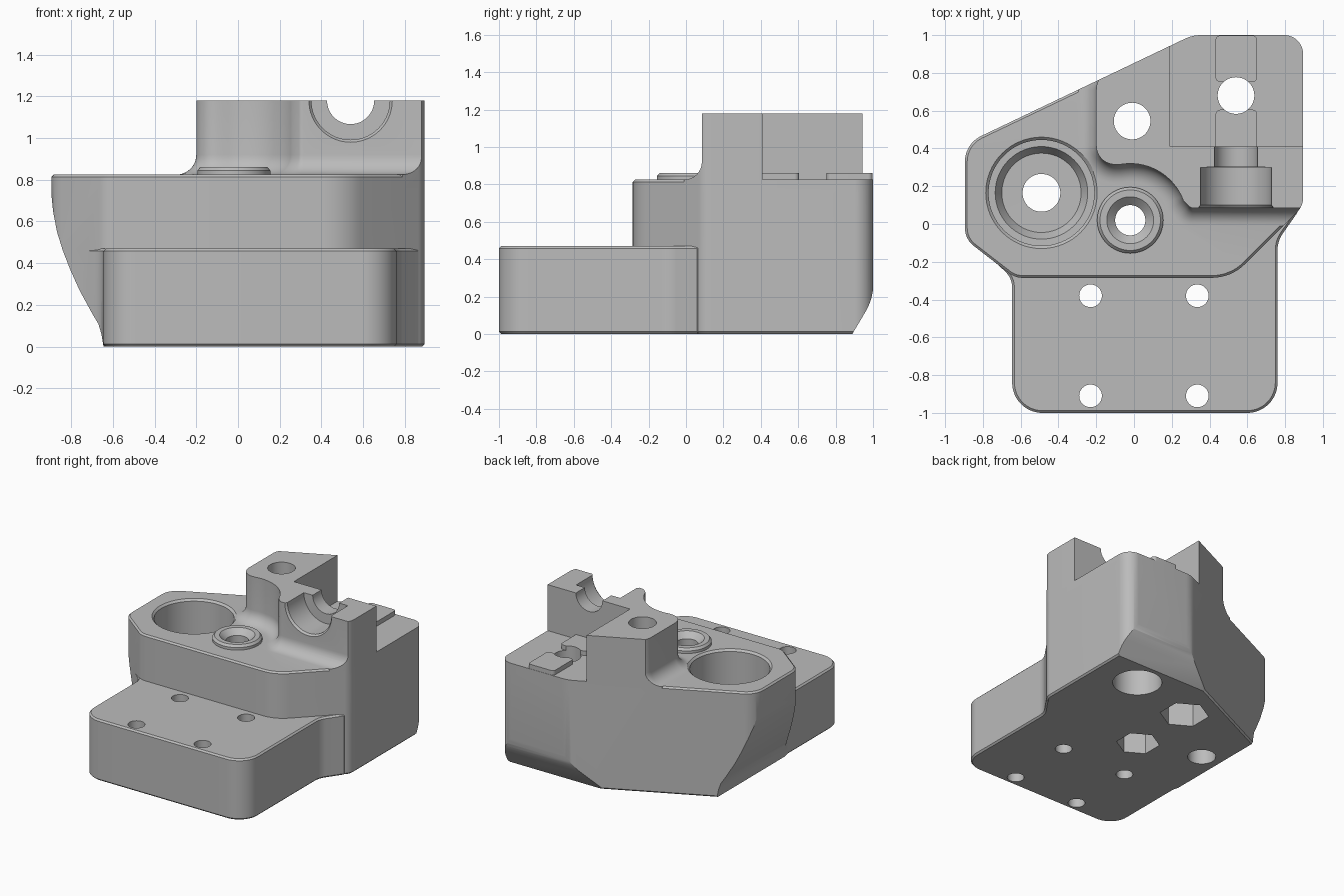
import bpy, bmesh, math
from mathutils import Vector

cube = bpy.data.objects.get("Cube")
if cube:
    bpy.data.objects.remove(cube, do_unlink=True)

grey = bpy.data.materials.new("plain grey")
grey.use_nodes = True
grey.diffuse_color = (0.5, 0.5, 0.5, 1)
grey.node_tree.nodes["Principled BSDF"].inputs["Base Color"].default_value = (0.5, 0.5, 0.5, 1)


def rounded(corners, step=6):
    """Outline from (x, y, radius) corners, each rounded by its radius."""
    pts = []
    for i, c in enumerate(corners):
        p = Vector(c[:2])
        r = c[2] if len(c) > 2 else 0
        if r == 0:
            pts.append(p)
            continue
        a = (Vector(corners[i - 1][:2]) - p).normalized()
        b = (Vector(corners[(i + 1) % len(corners)][:2]) - p).normalized()
        half = a.angle(b) / 2
        centre = p + (a + b).normalized() * (r / math.sin(half))
        start = p + a * (r / math.tan(half)) - centre
        end = p + b * (r / math.tan(half)) - centre
        turn = start.angle_signed(end)
        n = max(2, math.ceil(abs(math.degrees(turn)) / step))
        for k in range(n + 1):
            t = -turn * k / n
            pts.append(centre + Vector((start.x * math.cos(t) - start.y * math.sin(t),
                                        start.x * math.sin(t) + start.y * math.cos(t))))
    return pts


def ring(x, y, r, n=64, turn=0):
    return [Vector((x + r * math.cos(turn + math.tau * k / n),
                    y + r * math.sin(turn + math.tau * k / n))) for k in range(n)]


def offset(pts, d):
    """Grow a counter-clockwise outline by d."""
    out = []
    for i, p in enumerate(pts):
        e1 = (p - pts[i - 1]).normalized()
        e2 = (pts[(i + 1) % len(pts)] - p).normalized()
        n1, n2 = Vector((e1.y, -e1.x)), Vector((e2.y, -e2.x))
        out.append(p + (n1 + n2) * (d / (1 + n1.dot(n2))))
    return out


AXES = {"z": lambda u, v, w: (u, v, w), "y": lambda u, v, w: (u, w, v), "x": lambda u, v, w: (w, u, v)}


def loft(name, layers, axis="z", bevel=0):
    """Solid through a stack of (outline, level) layers."""
    bm = bmesh.new()
    rows = [[bm.verts.new(AXES[axis](p.x, p.y, w)) for p in pts] for pts, w in layers]
    n = len(rows[0])
    for low, high in zip(rows, rows[1:]):
        for k in range(n):
            bm.faces.new((low[k], low[(k + 1) % n], high[(k + 1) % n], high[k]))
    bm.faces.new(rows[0][::-1])
    bm.faces.new(rows[-1])
    bmesh.ops.recalc_face_normals(bm, faces=bm.faces)
    if bevel:
        rim = [e for e in bm.edges if e.calc_face_angle(0) > 1.2]
        bmesh.ops.bevel(bm, geom=rim, offset=bevel, segments=1, affect='EDGES')
    mesh = bpy.data.meshes.new(name)
    bm.to_mesh(mesh)
    bm.free()
    mesh.materials.append(grey)
    obj = bpy.data.objects.new(name, mesh)
    bpy.context.collection.objects.link(obj)
    return obj


def turned(name, x, y, profile, axis="z", n=64, turn=0):
    return loft(name, [(ring(x, y, r, n, turn), w) for r, w in profile], axis)


def box(name, x0, x1, y0, y1, z0, z1, r=0):
    return loft(name, [(rounded([(x0, y0, r), (x1, y0, r), (x1, y1, r), (x0, y1, r)]), z)
                       for z in (z0, z1)])


def combine(target, tool, operation):
    mod = target.modifiers.new(operation, 'BOOLEAN')
    mod.object, mod.operation, mod.solver = tool, operation, 'EXACT'
    bpy.context.view_layer.objects.active = target
    bpy.ops.object.modifier_apply(modifier=mod.name)
    bpy.data.objects.remove(tool, do_unlink=True)


# Main body and the lower front block
plan = rounded([(-0.895, 0.425, 0.15), (-0.895, -0.08, 0.12), (-0.63, -0.285, 0.12), (0.515, -0.285, 0.25),
                (0.895, 0.095, 0.1), (0.895, 1, 0.1), (0.31, 1, 0.2)])
body = loft("machined_body", [(plan, 0), (plan, 0.825)], bevel=0.012)
foot = rounded([(-0.645, -1, 0.16), (0.76, -1, 0.16), (0.76, -0.09, 0.15), (0.865, 0.06), (0.8, 0.2),
                (-0.6, 0.2), (-0.76, -0.18), (-0.645, -0.285, 0.12)])
combine(body, loft("front_block", [(foot, 0), (foot, 0.47)], bevel=0.012), 'UNION')

# Tower with a hollow fillet round its base
arc = [tuple(p) for p in ring(-0.02, 0.02, 0.3, 72)[4:21]][::-1]
wall = rounded([(1.1, 0.085), (1.1, 1.118), (0.5, 1.118), (-0.2, 0.785, 0.12), (-0.2, 0.314, 0.1)]
               + arc + [(0.3, 0.085, 0.03)])
R = 0.095
layers = [(offset(wall, R), 0.75)]
for k in range(9):
    a = math.radians(90 * k / 8)
    layers.append((offset(wall, R * (1 - math.sin(a))), 0.825 + R * (1 - math.cos(a))))
tower = loft("tower", layers + [(wall, 1.18)])
combine(tower, loft("tower_limit", [(plan, 0.5), (plan, 1.5)]), 'INTERSECT')
combine(body, tower, 'UNION')

# Curved undercut on the left wall and rounded lower back
left = rounded([(-0.645, -0.1), (1.2, -0.1), (1.2, 2), (-0.897, 2), (-0.897, 0.75), (-0.887, 0.65),
                (-0.868, 0.55), (-0.84, 0.46), (-0.805, 0.37), (-0.76, 0.27), (-0.7, 0.16),
                (-0.67, 0.11), (-0.655, 0.06), (-0.645, 0)])
back = rounded([(-1.2, -0.1), (0.83, -0.1), (1.002, 0.19, 0.3), (1.002, 2), (-1.2, 2)])
combine(body, loft("left_limit", [(left, -2), (left, 2)], "y"), 'INTERSECT')
combine(body, loft("back_limit", [(back, -2), (back, 2)], "x"), 'INTERSECT')

# Rear ledge with two raised pads
combine(body, box("ledge_cut", 0.19, 1.3, 0.41, 1.3, 0.825, 2), 'DIFFERENCE')
combine(body, box("front_pad", 0.432, 0.652, 0.38, 0.605, 0.7, 0.86, 0.025), 'UNION')
combine(body, box("rear_pad", 0.432, 0.652, 0.752, 0.998, 0.7, 0.86, 0.025), 'UNION')

# Low boss in front of the tower
combine(body, turned("boss", -0.02, 0.02, [(0.175, 0.7), (0.175, 0.845), (0.16, 0.862)]), 'UNION')

# Horizontal half-round bore through the tower
combine(body, turned("bore_cut", 0.54, 1.18, [(0.2, 0.0), (0.2, 0.085), (0.188, 0.1), (0.188, 0.3),
                                              (0.113, 0.301), (0.113, 0.5)], "y"), 'DIFFERENCE')

# Vertical holes with their counterbores and nut pockets
cuts = [
    turned("socket_cut", -0.49, 0.165, [(0.1, -0.1), (0.1, 0.44), (0.21, 0.441), (0.245, 0.5),
                                        (0.28, 0.501), (0.28, 0.81), (0.3, 0.83), (0.3, 0.9)]),
    turned("boss_hole", -0.02, 0.02, [(0.08, -0.1), (0.08, 0.82), (0.125, 0.863), (0.125, 0.9)]),
    turned("tower_hole", -0.01, 0.545, [(0.097, -0.1), (0.097, 1.3)]),
    turned("ledge_hole", 0.54, 0.68, [(0.175, -0.1), (0.175, 0.3), (0.097, 0.301), (0.097, 1)]),
    turned("boss_nut", -0.02, 0.02, [(0.155, -0.1), (0.155, 0.3)], n=6, turn=math.pi / 2),
    turned("tower_nut", -0.01, 0.545, [(0.175, -0.1), (0.175, 0.3)], n=6, turn=math.pi / 2),
]
for x in (-0.23, 0.335):
    for y in (-0.38, -0.91):
        cuts.append(turned("mount_hole", x, y, [(0.06, -0.1), (0.06, 0.6)], n=40))
for cut in cuts:
    combine(body, cut, 'DIFFERENCE')

# Smooth the round walls, keep the edges crisp
bpy.ops.object.select_all(action='DESELECT')
body.select_set(True)
bpy.context.view_layer.objects.active = body
bpy.ops.object.shade_smooth_by_angle(angle=math.radians(25))
